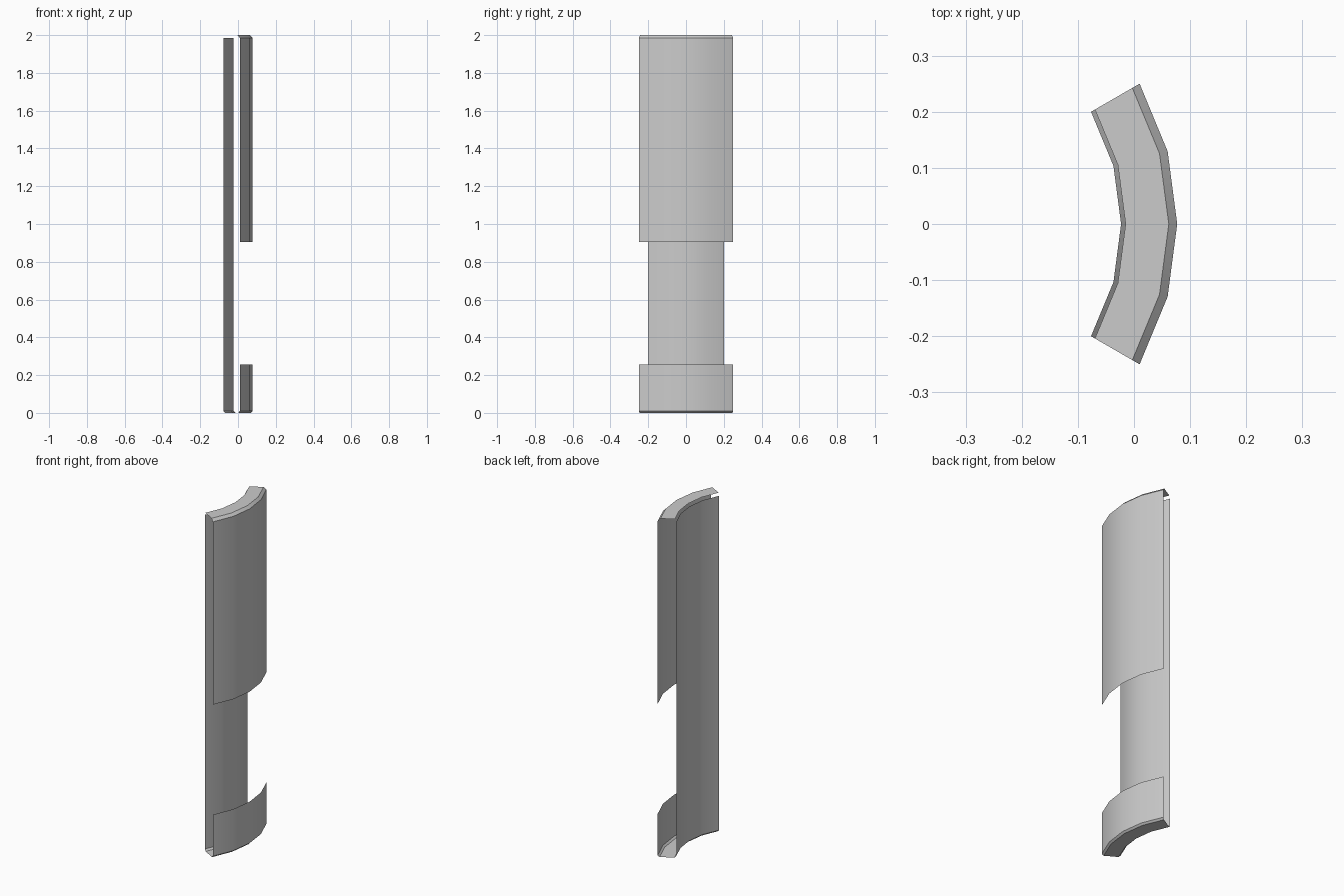
import bpy, bmesh, math

cube = bpy.data.objects.get("Cube")
if cube:
    bpy.data.objects.remove(cube, do_unlink=True)

AXIS_X = -0.423           # axis of the curved shell
R_IN, R_OUT = 0.40, 0.50
TOP, CHAMFER, LOW = 2.0, 0.015, 0.01
ANGLES = [math.radians(a) for a in range(-30, 31, 15)]

grey = bpy.data.materials.new("light_grey")
grey.use_nodes = True
colour = (0.6, 0.6, 0.6, 1)
grey.diffuse_color = colour
grey.node_tree.nodes["Principled BSDF"].inputs["Base Color"].default_value = colour


def swept_sheet(name, profile):
    """Sweep an open (radius, height) profile around the axis as a thin sheet."""
    bm = bmesh.new()
    rows = [[bm.verts.new((AXIS_X + r * math.cos(a), r * math.sin(a), z))
             for a in ANGLES] for r, z in profile]
    for lower, upper in zip(rows, rows[1:]):
        for i in range(len(ANGLES) - 1):
            bm.faces.new((lower[i], lower[i + 1], upper[i + 1], upper[i]))
    mesh = bpy.data.meshes.new(name)
    bm.to_mesh(mesh)
    bm.free()
    mesh.materials.append(grey)
    obj = bpy.data.objects.new(name, mesh)
    bpy.context.collection.objects.link(obj)
    bpy.ops.object.select_all(action="DESELECT")
    obj.select_set(True)
    bpy.context.view_layer.objects.active = obj
    bpy.ops.object.shade_smooth_by_angle(angle=math.radians(30))
    return obj


# Upper outer wall with its chamfer and top cap, left open along the inside
swept_sheet("upper_cover", [(R_OUT, 0.905), (R_OUT, TOP - CHAMFER),
                            (R_OUT - CHAMFER, TOP), (R_IN + 0.008, TOP)])

# Inner wall, bottom cap and lower outer wall in one continuous sheet
swept_sheet("inner_wall_and_foot", [(R_IN, TOP - CHAMFER), (R_IN, LOW),
                                    (R_IN + LOW, 0), (R_OUT - LOW, 0),
                                    (R_OUT, LOW), (R_OUT, 0.255)])
